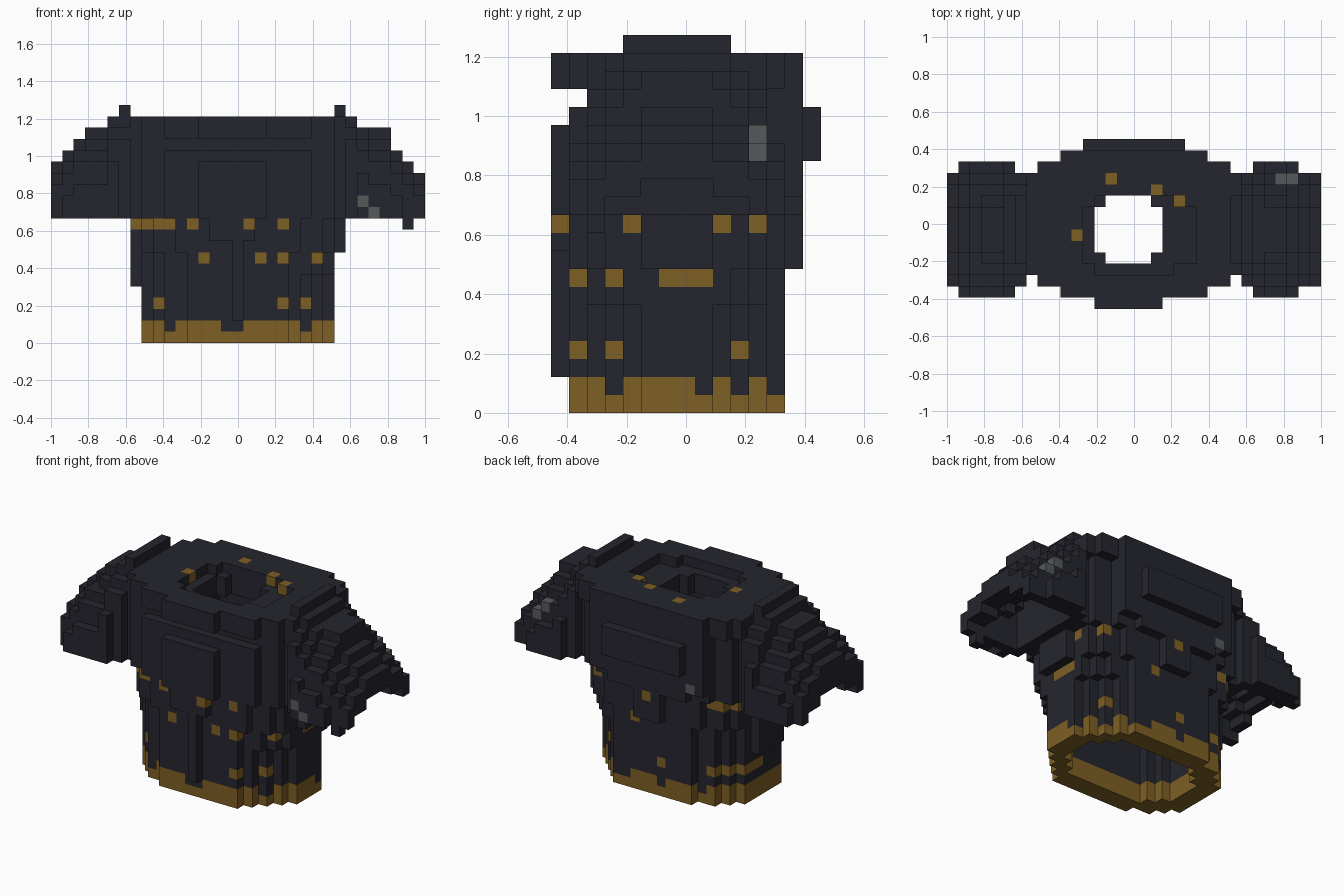
import bpy, bmesh

if "Cube" in bpy.data.objects:
    bpy.data.objects.remove(bpy.data.objects["Cube"])

V = 2 / 33                      # edge of one cube
DARK, BROWN, GREY = 0, 1, 2


def material(name, rgb):
    m = bpy.data.materials.new(name)
    m.diffuse_color = (*rgb, 1)
    m.use_nodes = True
    m.node_tree.nodes["Principled BSDF"].inputs["Base Color"].default_value = m.diffuse_color
    return m


MATS = [material("dark_cloth", (0.0185, 0.019, 0.0275)),
        material("brown_trim", (0.21, 0.115, 0.0185)),
        material("grey_stud", (0.093, 0.1, 0.104))]

part = {}                       # cube -> part name
tint = {}                       # cube -> colour


def put(name, i, j, k):
    part.setdefault((i, j, k), name)


# Corner rounding of the torso at hem, waist, ribs and shoulders
HEM = (0, 0, 0, 0, 0, 1, 2, 3, 4, 5)
WAIST = (0, 0, 0, 0, 0, 1, 1, 2, 3, 4)
RIBS = (0, 0, 0, 0, 0, 0, 1, 1, 2, 4)
HIGH = (0, 0, 0, 0, 0, 0, 0, 1, 1, 2)

# Hollow torso with rounded corners, widening towards the shoulders
for k in range(18):
    for i in range(-9, 10):
        if (i == -9 and k < 5) or (i == 9 and k < 8):
            continue
        a = abs(i)
        hem = HEM if i > 0 else WAIST
        section = hem if k < 6 else WAIST if k < 8 else RIBS if k < 11 else HIGH
        front, back = -6 + section[a], 5 - section[a]
        if k == 17:
            front = max(front, -5)
        if (k >= 8 and a <= 1) or (k >= 11 and a <= 4) or (k >= 12 and a <= 6):
            back = 6
        if 14 <= k <= 16 and a <= 4:
            back = 7
        if ((11 <= k <= 15 and -3 <= i <= 2) or (9 <= k <= 10 and -2 <= i <= 1)
                or (i == 0 and 2 <= k <= 15)):
            front = -7
        for j in range(front, back + 1):
            cavity = a <= 6 and -4 + HEM[a] <= j <= 3 - HEM[a]
            if not (cavity and k <= 16):
                put("torso", i, j, k)


def neck(i, j):
    corner = i in (-3, 2) and j in (-3, 2)
    return -3 <= i <= 2 and -3 <= j <= 2 and not corner


# Collar: deck with the neck hole inside a raised rim
for i in range(-9, 10):
    a = abs(i)
    for j in range(-6 + HIGH[a], 7 - HIGH[a]):
        put("collar", i, j, 18)
        dish = -4 <= i <= 5 and -4 + (a > 3) <= j <= 2 - (a > 3)
        if not dish:
            put("collar", i, j, 19)
for i in range(-3, 3):
    for k in (18, 19):
        put("collar", i, -7, k)
for c in list(part):
    if c[2] >= 17 and neck(c[0], c[1]):
        del part[c]

# Sleeves: sloping rounded shells, open underneath and arched at the cuff
TOPS = {-1: (19, 19, 19, 18, 18, 17, 16, 15), 1: (19, 19, 18, 18, 18, 16, 15, 14)}
for side, name in ((-1, "left_sleeve"), (1, "right_sleeve")):
    for n, top in enumerate(TOPS[side]):
        a = 9 + n
        drop = (0, 0, 1, 2, 3, 5) if a in (12, 13) else (0, 0, a > 13, 1, 2, 4)
        half = (4, 5, 6, 6, 6, 6, 5 + (side < 0), 5)[n]
        for j in range(-half, half):
            d = int(abs(j + 0.5))
            high = top - drop[d]
            roof = 12 - (d > 1) if a == 16 else high - 3
            for k in range(11, high + 1):
                if not (a >= 11 and d <= 3 and k <= roof):
                    put(name, side * a, j, k)
put("right_sleeve", 15, -5, 10)

# Shoulder ridges
for i in (-10, 9):
    for j in range(-3, 3):
        put("shoulder_ridge", i, j, 20)


# Paint the first cube met from one direction
def paint(axis, sign, fixed, colour):
    free = [n for n in range(3) if n != axis]
    hits = [c for c in part if (c[free[0]], c[free[1]]) == fixed]
    if hits:
        tint[max(hits, key=lambda c: sign * c[axis])] = colour


# Brown hem with a ragged upper edge
for c in part:
    if c[2] <= 1:
        tint[c] = BROWN
for i in (-6, -1, 0, 6):
    paint(1, -1, (i, 1), DARK)
for i in (-5, -1, 3, 4):
    paint(1, 1, (i, 1), DARK)
for j in (-4, 1, 3, 5):
    paint(0, 1, (j, 1), DARK)

# Brown patches in three bands around the torso
FRONT = {10: (-9, -8, -7, -6, -4, 1, 4), 7: (-3, 2, 4, 7), 3: (-7, 4, 6)}
BACK = {10: (-9, -8, -7, -6, 0), 7: (2,), 3: (-8, -7, -6, -1)}
RIGHT = {10: (-3, 2, 4), 7: (-6, -4, -1, 0, 1), 3: (-6, -4, 3)}
LEFT = {10: (3,), 3: (0, 1, 2)}
for axis, sign, spots in ((1, -1, FRONT), (1, 1, BACK), (0, 1, RIGHT), (0, -1, LEFT)):
    for k, places in spots.items():
        for p in places:
            paint(axis, sign, (p, k), BROWN)
for spot in ((-5, -1), (-2, 4), (2, 3), (4, 2)):
    paint(2, 1, spot, BROWN)

# Grey studs
for spot in ((11, 12), (12, 11)):
    paint(1, -1, spot, GREY)
paint(1, 1, (-5, 12), GREY)
for spot in ((4, 14), (4, 15)):
    paint(0, 1, spot, GREY)
for spot in ((13, 4), (14, 4)):
    paint(2, 1, spot, GREY)


# Build each part from the visible sides of its cubes
def build(name):
    bm = bmesh.new()
    corners = {}

    def corner(p):
        if p not in corners:
            corners[p] = bm.verts.new(((p[0] - 0.5) * V, (p[1] - 0.5) * V, p[2] * V))
        return corners[p]

    for c in (c for c in part if part[c] == name):
        for axis in range(3):
            u, w = (axis + 1) % 3, (axis + 2) % 3
            for sign in (-1, 1):
                near = list(c)
                near[axis] += sign
                if tuple(near) in part:
                    continue
                ring = []
                for du, dw in ((0, 0), (1, 0), (1, 1), (0, 1))[::sign]:
                    p = list(c)
                    p[axis] += sign > 0
                    p[u] += du
                    p[w] += dw
                    ring.append(corner(tuple(p)))
                bm.faces.new(ring).material_index = tint.get(c, DARK)
    mesh = bpy.data.meshes.new(name)
    bm.to_mesh(mesh)
    bm.free()
    for m in MATS:
        mesh.materials.append(m)
    bpy.context.collection.objects.link(bpy.data.objects.new(name, mesh))


for name in ("torso", "collar", "left_sleeve", "right_sleeve", "shoulder_ridge"):
    build(name)
